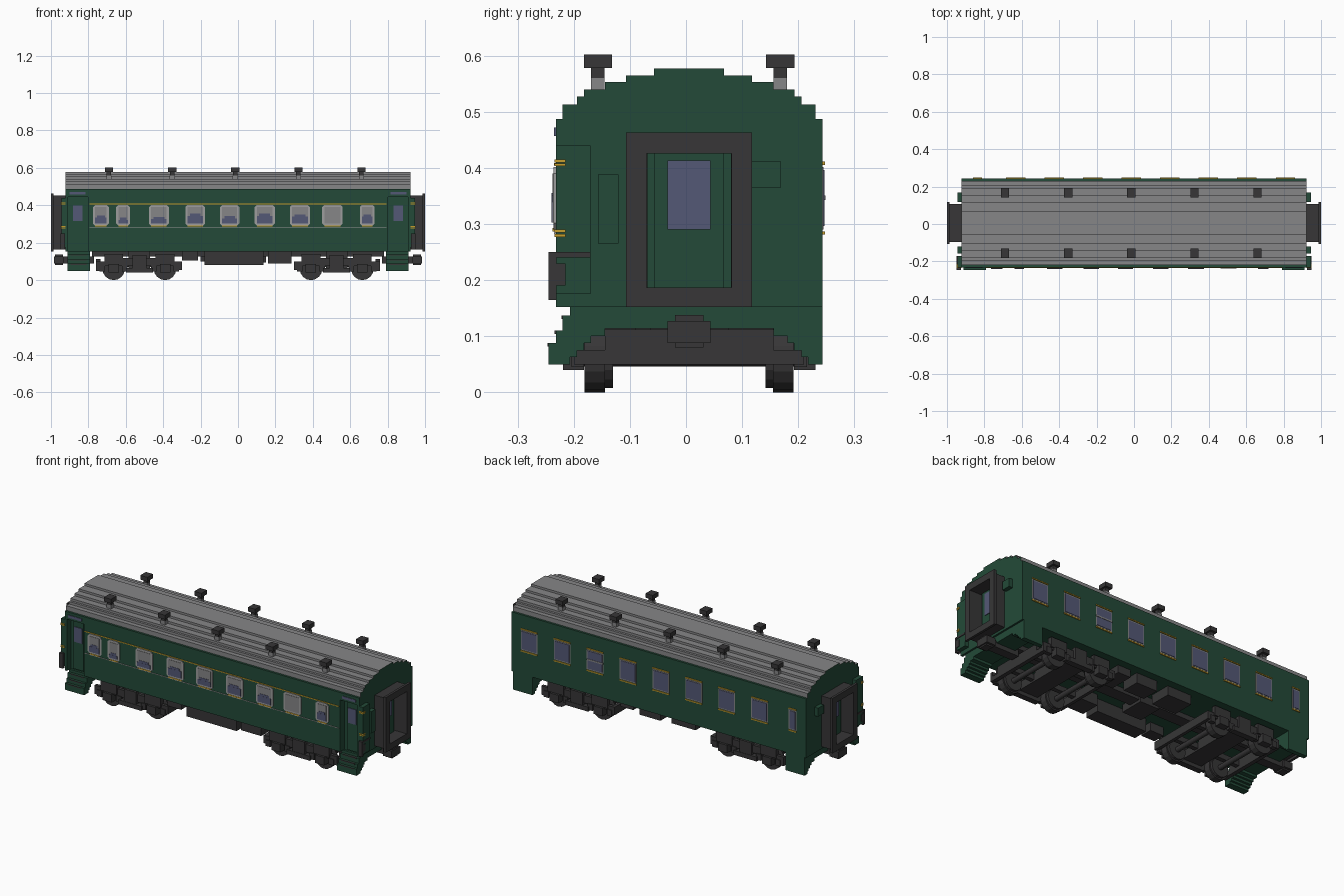
import bpy, bmesh, math
from mathutils import Matrix, Vector

cube = bpy.data.objects.get("Cube")
if cube:
    bpy.data.objects.remove(cube, do_unlink=True)


def material(name, rgb):
    lin = [((c / 255 + 0.055) / 1.055) ** 2.4 for c in rgb] + [1]
    m = bpy.data.materials.new(name)
    m.use_nodes = True
    m.diffuse_color = lin
    m.node_tree.nodes["Principled BSDF"].inputs["Base Color"].default_value = lin
    return m


GREEN = material("dark green paint", (35, 74, 56))
GREY = material("roof grey", (134, 134, 135))
DARK = material("charcoal metal", (55, 54, 55))
GLASS = material("blue grey glass", (84, 88, 118))
PALE = material("pale grey trim", (158, 158, 158))
YELLOW = material("yellow trim", (198, 158, 45))


def finish(name, bm, *mats):
    bmesh.ops.recalc_face_normals(bm, faces=bm.faces)
    mesh = bpy.data.meshes.new(name)
    bm.to_mesh(mesh)
    bm.free()
    for m in mats:
        mesh.materials.append(m)
    ob = bpy.data.objects.new(name, mesh)
    bpy.context.collection.objects.link(ob)
    return ob


def boxes(name, mat, items, both_ends=False):
    """Boxes given as (x0, x1, y0, y1, z0, z1), optionally repeated at -x."""
    if both_ends:
        items = items + [(-b[1], -b[0]) + tuple(b[2:]) for b in items]
    bm = bmesh.new()
    for x0, x1, y0, y1, z0, z1 in items:
        mid = Vector((x0 + x1, y0 + y1, z0 + z1)) / 2
        bmesh.ops.create_cube(bm, size=1, matrix=Matrix.Translation(mid)
                              @ Matrix.Diagonal((x1 - x0, y1 - y0, z1 - z0, 1)))
    return finish(name, bm, mat)


def prism(bm, pts, vec):
    """Extrude a closed outline along a vector."""
    face = bm.faces.new([bm.verts.new(p) for p in pts])
    new = bmesh.ops.extrude_face_region(bm, geom=[face])["geom"]
    bmesh.ops.translate(bm, vec=vec, verts=[v for v in new if isinstance(v, bmesh.types.BMVert)])


END, C = 0.922, 0.0055      # end wall position, body centre line in y
FRONT, BACK = -0.232, 0.243

# Body shell with recessed entrance bays on the front corners
boxes("body_shell", GREEN, [(-0.79, 0.79, FRONT, BACK, 0.152, 0.487)])
boxes("entrance_bays", GREEN, [
    (0.79, END, -0.195, BACK, 0.152, 0.487),
    (0.79, 0.802, FRONT, -0.195, 0.152, 0.487),
    (0.908, END, FRONT, -0.195, 0.152, 0.487),
    (0.802, 0.908, FRONT, -0.195, 0.445, 0.487),
    (0.825, 0.89, -0.203, -0.195, 0.16, 0.43)], True)
boxes("entrance_windows", GLASS, [
    (0.832, 0.883, -0.207, -0.203, 0.315, 0.4),
    (0.815, 0.9, FRONT - 0.003, FRONT, 0.457, 0.472)], True)

# Stepped roof with green ends
steps = [(0.487, 0.2255), (0.513, 0.2), (0.527, 0.1875), (0.54, 0.15),
         (0.553, 0.1125), (0.565, 0.0625)]
tops = [s[0] for s in steps[1:]] + [0.577]
half = []
for (z0, w), z1 in zip(steps, tops):
    half += [(w, z0), (w, z1)]
bm = bmesh.new()
outline = [(-END, C + w, z) for w, z in half] + [(-END, C - w, z) for w, z in reversed(half)]
prism(bm, outline, (2 * END, 0, 0))
bm.normal_update()
for f in bm.faces:
    f.material_index = 1 if abs(f.normal.x) > 0.5 else 0
finish("roof", bm, GREY, GREEN)

# Roof ventilators
caps, stems = [], []
for x in (-0.69, -0.352, -0.015, 0.323, 0.66):
    for y in (-0.157, 0.168):
        caps += [(x - 0.022, x + 0.022, y - 0.025, y + 0.025, 0.578, 0.602),
                 (x - 0.012, x + 0.012, y - 0.012, y + 0.012, 0.56, 0.578)]
        stems.append((x - 0.014, x + 0.014, y - 0.012, y + 0.012, 0.525, 0.56))
boxes("ventilator_caps", DARK, caps)
boxes("ventilator_stems", GREY, stems)

# Entrance steps and end skirts with a stepped arch underneath
arch = [(0.212, 0.05), (0.2, 0.063), (0.187, 0.075), (0.175, 0.088), (0.15, 0.1), (0.11, 0.114)]
arc = []
for i, (w, z) in enumerate(arch):
    arc.append((w, z))
    if i + 1 < len(arch):
        arc.append((w, arch[i + 1][1]))
front = [(-0.245, 0.05), (-0.245, 0.088), (-0.232, 0.088), (-0.232, 0.11),
         (-0.22, 0.11), (-0.22, 0.137), (-0.207, 0.137), (-0.207, 0.152)]
skirt = front + [(BACK, 0.152), (BACK, 0.05)] + [(C + w, z) for w, z in arc] \
    + [(C - w, z) for w, z in reversed(arc)]
bm = bmesh.new()
for x in (-0.912, 0.792):
    prism(bm, [(x, y, z) for y, z in skirt], (0.12, 0, 0))
finish("entrance_steps", bm, GREEN)
boxes("step_treads", DARK, [(0.81, 0.895, -0.247 + i * 0.0125, -0.235 + i * 0.0125,
                            z - 0.004, z + 0.002) for i, z in enumerate((0.086, 0.108, 0.135))], True)

# Front windows: frame, blind and lowered pane, each as thin plates
windows = [(-0.733, 0.085, 0.5), (-0.614, 0.074, 0.35), (-0.423, 0.106, 0.4), (-0.229, 0.106, 0.6),
           (-0.045, 0.104, 0.45), (0.143, 0.108, 0.6), (0.331, 0.108, 0.55),
           (0.505, 0.11, 0.0), (0.691, 0.08, 0.55)]
bm = bmesh.new()
blinds, panes, sills = [], [], []
for x, w, fill in windows:
    h, c = w / 2, 0.012
    z0, z1 = 0.29, 0.402
    octagon = [(x - h + c, z0), (x + h - c, z0), (x + h, z0 + c), (x + h, z1 - c),
               (x + h - c, z1), (x - h + c, z1), (x - h, z1 - c), (x - h, z0 + c)]
    prism(bm, [(px, FRONT, pz) for px, pz in octagon], (0, -0.004, 0))
    h -= 0.012
    blinds.append((x - h, x + h, FRONT - 0.006, FRONT, 0.303, 0.39))
    if fill:
        top = 0.303 + 0.087 * fill
        panes += [(x - h, x + h, FRONT - 0.008, FRONT, 0.303, top - 0.012),
                  (x - h * 0.7, x + h * 0.7, FRONT - 0.0075, FRONT, 0.303, top)]
    sills.append((x - h, x + h, FRONT - 0.006, FRONT, 0.287, 0.293))
finish("front_window_frames", bm, PALE)
boxes("front_window_blinds", GREY, blinds)
boxes("front_window_panes", GLASS, panes)
boxes("front_window_sills", YELLOW, sills)
boxes("front_upper_stripe", YELLOW, [(-0.795, 0.795, FRONT - 0.003, FRONT, 0.404, 0.409)])
boxes("front_lower_stripe", PALE, [(-0.795, 0.795, FRONT - 0.003, FRONT, 0.282, 0.285)])

# Back windows with yellow rails above and below
frames, panes, rails = [], [], []
for i in range(9):
    x = 0.81 - i * 0.206
    h = 0.024 if i == 8 else 0.052
    frames.append((x - h, x + h, BACK, BACK + 0.002, 0.29, 0.402))
    panes.append((x - h + 0.006, x + h - 0.006, BACK, BACK + 0.004, 0.296, 0.396))
    rails += [(x - h, x + h, BACK, BACK + 0.005, z, z + 0.006) for z in (0.281, 0.405)]
    if i == 2:
        frames.append((x - h, x + h, BACK, BACK + 0.006, 0.343, 0.351))
boxes("back_window_frames", GREY, frames)
boxes("back_window_panes", GLASS, panes)
boxes("back_window_rails", YELLOW, rails)

# Gangways: bellows, outer flange and end door
def ring(x0, x1, y0, y1, z0, z1, t, b):
    return [(x0, x1, y0, y0 + t, z0, z1), (x0, x1, y1 - t, y1, z0, z1),
            (x0, x1, y0 + t, y1 - t, z1 - t, z1), (x0, x1, y0 + t, y1 - t, z0, z0 + b)]


boxes("gangway_bellows", DARK, ring(END, 0.988, -0.095, 0.106, 0.165, 0.452, 0.026, 0.022)
      + ring(0.986, 1.0, -0.107, 0.118, 0.152, 0.463, 0.037, 0.035), True)
boxes("end_door", GREEN, [(END, 0.93, -0.057, 0.068, 0.187, 0.427)], True)
boxes("end_door_window", GLASS, [(0.93, 0.934, -0.033, 0.044, 0.29, 0.413)], True)

# End wall cabinets, handrail ends and brackets
boxes("end_cabinets", GREEN, [(END, 0.945, FRONT, -0.17, 0.175, 0.44),
                              (END, 0.945, -0.157, -0.12, 0.265, 0.388),
                              (END, 0.945, 0.118, 0.168, 0.364, 0.412)], True)
boxes("end_handrails", YELLOW, [(END, 0.948, FRONT - 0.002, -0.215, z, z + 0.005)
                                for z in (0.277, 0.285, 0.403, 0.41)], True)
boxes("end_brackets", DARK, [(0.925, 0.948, -0.245, -0.231, 0.165, 0.25),
                             (0.925, 0.948, -0.231, -0.17, 0.24, 0.25),
                             (0.925, 0.948, -0.231, -0.215, 0.19, 0.23)], True)

# Couplers
boxes("couplers", DARK, [(0.77, 0.935, -0.02, 0.031, 0.09, 0.125),
                         (0.93, 0.985, -0.033, 0.044, 0.088, 0.127),
                         (0.935, 0.978, -0.02, 0.031, 0.08, 0.138)], True)

# Wheels with inner flanges, and axles
bm = bmesh.new()
for x in (-0.665, -0.39, 0.39, 0.665):
    for y, r, d in ((C - 0.168, 0.06, 0.037), (C + 0.168, 0.06, 0.037), (C - 0.143, 0.052, 0.014),
                    (C + 0.143, 0.052, 0.014), (C, 0.014, 0.42)):
        bmesh.ops.create_cone(bm, cap_ends=True, segments=16, radius1=r, radius2=r, depth=d,
                              matrix=Matrix.Translation((x, y, 0.06)) @ Matrix.Rotation(math.pi / 2, 4, 'X'))
finish("wheels", bm, DARK)

# Bogie frames with axle boxes and springs
bogie = [(0.735, 0.758, C - 0.205, C + 0.205, 0.05, 0.075), (0.735, 0.758, C - 0.15, C + 0.15, 0.075, 0.112),
         (0.3, 0.318, C - 0.205, C + 0.205, 0.055, 0.1), (0.47, 0.585, C - 0.19, C + 0.19, 0.06, 0.105),
         (0.47, 0.585, C - 0.07, C + 0.07, 0.1, 0.152)]
for s in (-1, 1):
    def side(x0, x1, a, b, z0, z1):
        y = sorted((C + s * a, C + s * b))
        bogie.append((x0, x1, y[0], y[1], z0, z1))
    side(0.3, 0.758, 0.187, 0.205, 0.075, 0.1)
    side(0.345, 0.71, 0.187, 0.205, 0.1, 0.118)
    side(0.455, 0.6, 0.187, 0.22, 0.04, 0.065)
    side(0.49, 0.565, 0.19, 0.218, 0.065, 0.135)
    side(0.32, 0.74, 0.075, 0.1, 0.07, 0.1)
    for x in (0.39, 0.665):
        side(x - 0.028, x + 0.028, 0.187, 0.225, 0.04, 0.085)
        side(x - 0.05, x + 0.05, 0.187, 0.212, 0.085, 0.14)
        side(x - 0.075, x - 0.045, 0.187, 0.21, 0.045, 0.08)
        side(x + 0.045, x + 0.075, 0.187, 0.21, 0.045, 0.08)
boxes("bogie_frames", DARK, bogie, True)

# Underfloor equipment
boxes("underfloor_equipment", DARK, [
    (-0.178, 0.135, -0.205, -0.12, 0.08, 0.152), (0.16, 0.285, -0.2, -0.09, 0.09, 0.152),
    (-0.3, -0.215, -0.2, -0.13, 0.105, 0.152), (-0.2, -0.05, 0.08, 0.2, 0.1, 0.152),
    (0.02, 0.15, 0.1, 0.2, 0.095, 0.152), (0.19, 0.27, 0.06, 0.2, 0.11, 0.152),
    (-0.78, 0.78, -0.03, 0.04, 0.125, 0.152), (-0.12, 0.0, -0.09, 0.05, 0.11, 0.152)])
